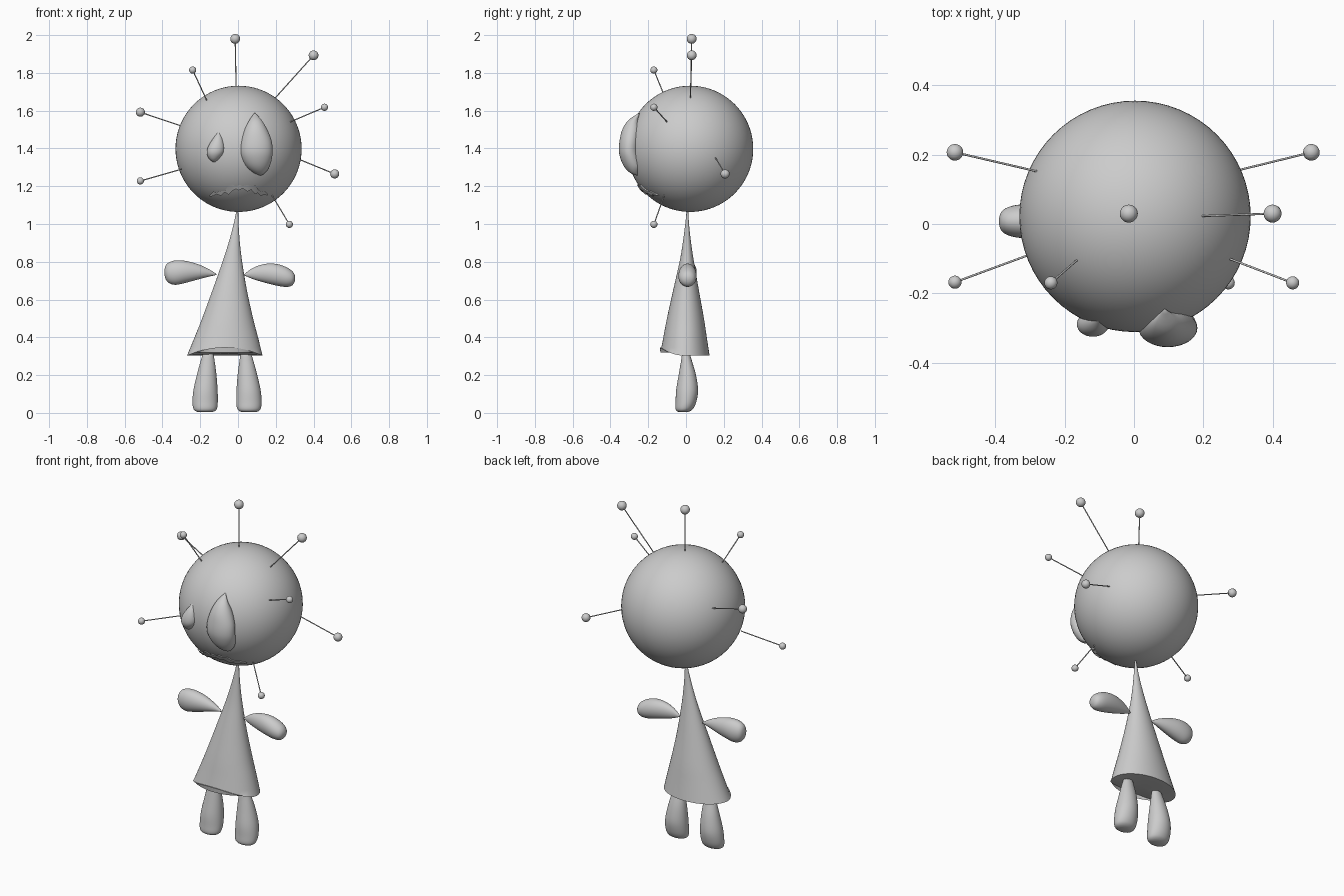
import bpy, bmesh, math
from mathutils import Vector

if "Cube" in bpy.data.objects:
    bpy.data.objects.remove(bpy.data.objects["Cube"])

HEAD = Vector((0.003, 0.022, 1.398))
R = 0.334

grey = bpy.data.materials.new("plain grey")
grey.diffuse_color = (0.6, 0.6, 0.6, 1)
grey.use_nodes = True
grey.node_tree.nodes["Principled BSDF"].inputs["Base Color"].default_value = grey.diffuse_color


def finish(obj, angle=40):
    obj.data.materials.append(grey)
    bpy.ops.object.select_all(action='DESELECT')
    obj.select_set(True)
    bpy.context.view_layer.objects.active = obj
    bpy.ops.object.shade_smooth_by_angle(angle=math.radians(angle))
    return obj


def from_bmesh(name, bm, angle=40):
    bmesh.ops.recalc_face_normals(bm, faces=bm.faces[:])
    mesh = bpy.data.meshes.new(name)
    bm.to_mesh(mesh)
    bm.free()
    obj = bpy.data.objects.new(name, mesh)
    bpy.context.collection.objects.link(obj)
    return finish(obj, angle)


def smooth_rows(rows, steps=4):
    """Catmull-Rom interpolation between section rows."""
    out = []
    for i in range(len(rows) - 1):
        a, b, c, d = (rows[max(0, min(len(rows) - 1, i + k))] for k in (-1, 0, 1, 2))
        for s in range(steps):
            t = s / steps
            out.append([0.5 * (2 * q + (r - p) * t + (2 * p - 5 * q + 4 * r - u) * t * t
                               + (3 * q - p - 3 * r + u) * t ** 3)
                        for p, q, r, u in zip(a, b, c, d)])
    return out + [list(rows[-1])]


def loft(name, rows, axis='z', n=32, angle=60, hem=None):
    """Elliptical sections: (position, centre u, radius u, centre v, radius v)."""
    bm = bmesh.new()
    rings = []
    for k, (p, cu, ru, cv, rv) in enumerate(smooth_rows(rows)):
        ring = []
        for i in range(n):
            a = 2 * math.pi * i / n
            u, v = cu + max(ru, 0.001) * math.cos(a), cv + max(rv, 0.001) * math.sin(a)
            lift = hem(v) if hem and k == 0 else 0
            ring.append(bm.verts.new((u, v, p + lift) if axis == 'z' else (p, v, u)))
        rings.append(ring)
    for lo, hi in zip(rings, rings[1:]):
        for i in range(n):
            j = (i + 1) % n
            bm.faces.new((lo[i], lo[j], hi[j], hi[i]))
    for ring in (rings[0], rings[-1]):
        mid = bm.verts.new(sum((v.co for v in ring), Vector()) / n)
        for i in range(n):
            bm.faces.new((ring[i], ring[(i + 1) % n], mid))
    return from_bmesh(name, bm, angle)


def ball(name, pos, r, seg, rings):
    bpy.ops.mesh.primitive_uv_sphere_add(segments=seg, ring_count=rings, radius=r, location=pos)
    bpy.context.object.name = name
    return finish(bpy.context.object, 60)


# Head
ball("head", HEAD, R, 64, 40)

# Pins stuck in the head: ball centre, ball radius, where the rod meets the head
pins = [((-0.015, 0.03, 1.98), 0.026, (-0.01, 0.025, 1.72)),
        ((0.40, 0.03, 1.893), 0.026, (0.195, 0.023, 1.665)),
        ((-0.24, -0.17, 1.815), 0.019, (-0.163, -0.103, 1.65)),
        ((0.458, -0.17, 1.618), 0.019, (0.275, -0.10, 1.54)),
        ((-0.517, 0.207, 1.592), 0.024, (-0.28, 0.152, 1.512)),
        ((-0.517, -0.168, 1.228), 0.019, (-0.30, -0.088, 1.29)),
        ((0.512, 0.207, 1.265), 0.024, (0.30, 0.155, 1.352)),
        ((0.272, -0.17, 0.998), 0.019, (0.18, -0.115, 1.152))]
for i, (tip, r, base) in enumerate(pins, 1):
    ball(f"pin_ball_{i}", tip, r, 20, 12)
    a, b = Vector(base), Vector(tip)
    bpy.ops.mesh.primitive_cylinder_add(vertices=8, radius=0.003, depth=(b - a).length,
                                        location=(a + b) / 2)
    rod = bpy.context.object
    rod.name = f"pin_rod_{i}"
    rod.rotation_euler = (b - a).to_track_quat('Z', 'Y').to_euler()
    finish(rod, 60)


# Bulging pointed eyes: height, left x, right x, front y
def eye(name, outline, depth):
    rows = []
    for z, xl, xr, yf in outline:
        k = depth * min(1, (xr - xl) / (0.8 * max(o[2] - o[1] for o in outline)))
        rows.append((z, (xl + xr) / 2, (xr - xl) / 2, yf + k, k))
    loft(name, rows)


eye("large_eye", [(1.258, .115, .125, -.262), (1.27, .085, .143, -.295), (1.30, .045, .165, -.325),
                  (1.34, .022, .178, -.345), (1.385, .013, .183, -.355), (1.44, .018, .178, -.352),
                  (1.50, .035, .155, -.337), (1.55, .06, .125, -.305), (1.587, .086, .092, -.25)], 0.055)
eye("small_eye", [(1.327, -.13, -.124, -.285), (1.345, -.153, -.10, -.308), (1.375, -.165, -.077, -.324),
                  (1.41, -.158, -.072, -.323), (1.45, -.134, -.08, -.308), (1.49, -.104, -.098, -.278)], 0.035)

# Jagged mouth: upper and lower edge heights wrapped just outside the head
mouth = [(-.15, 1.152, 1.145), (-.13, 1.172, 1.148), (-.115, 1.166, 1.158), (-.09, 1.176, 1.15),
         (-.07, 1.174, 1.168), (-.05, 1.205, 1.155), (-.03, 1.21, 1.175), (-.01, 1.198, 1.185),
         (.005, 1.208, 1.178), (.025, 1.20, 1.188), (.05, 1.208, 1.172), (.07, 1.202, 1.182),
         (.09, 1.207, 1.158), (.105, 1.185, 1.165), (.12, 1.172, 1.148), (.14, 1.175, 1.156),
         (.157, 1.16, 1.15)]
bm = bmesh.new()


def on_head(x, z, off):
    dx, dz = x - HEAD.x, z - HEAD.z
    return bm.verts.new((x, HEAD.y - math.sqrt((R + off) ** 2 - dx * dx - dz * dz), z))


cols = [[on_head(x, t, .006), on_head(x, b, .009), on_head(x, b, -.004), on_head(x, t, -.004)]
        for x, t, b in mouth]
for p, q in zip(cols, cols[1:]):
    for i in range(4):
        j = (i + 1) % 4
        bm.faces.new((p[i], p[j], q[j], q[i]))
bm.faces.new(cols[0])
bm.faces.new(cols[-1])
from_bmesh("mouth", bm, 30)

# Dress: leaning cone with the hem raised at the front
loft("dress", [(.303, -.07, .20, -.007, .132), (.40, -.062, .168, -.005, .115),
               (.50, -.055, .135, -.003, .098), (.65, -.044, .091, 0, .068),
               (.80, -.03, .052, .004, .038), (.90, -.02, .03, .005, .022),
               (1.0, -.01, .013, .006, .010), (1.08, -.003, .004, .008, .004)],
     n=48, angle=40, hem=lambda y: 0.045 * (min(0, y + .007) / .132) ** 2)

# Legs, mirrored about the middle of the dress
leg = [(.004, .116, .035, -.015, .02), (.01, .116, .052, -.013, .036), (.025, .116, .063, -.008, .048),
       (.06, .116, .067, 0, .055), (.12, .114, .064, .006, .058), (.20, .108, .052, .007, .046),
       (.27, .103, .038, .003, .03), (.31, .10, .027, 0, .02), (.335, .099, .005, 0, .004)]
for name, side in (("left_leg", -1), ("right_leg", 1)):
    loft(name, [(z, -.058 + side * c, ru, cv, rv) for z, c, ru, cv, rv in leg])


# Arms: x, lower z, upper z, half depth
def arm(name, outline):
    loft(name, [(x, (a + b) / 2, (b - a) / 2, 0.008, d) for x, a, b, d in outline], axis='x')


arm("left_arm", [(-.39, .735, .755, .008), (-.383, .708, .78, .027), (-.365, .687, .797, .04),
                 (-.33, .678, .807, .048), (-.28, .688, .805, .047), (-.22, .704, .79, .036),
                 (-.16, .72, .764, .019), (-.115, .73, .736, .003)])
arm("right_arm", [(.033, .728, .734, .003), (.08, .708, .768, .02), (.14, .69, .788, .037),
                  (.20, .675, .789, .047), (.25, .667, .774, .048), (.282, .672, .755, .04),
                  (.297, .688, .738, .026), (.303, .706, .722, .008)])
